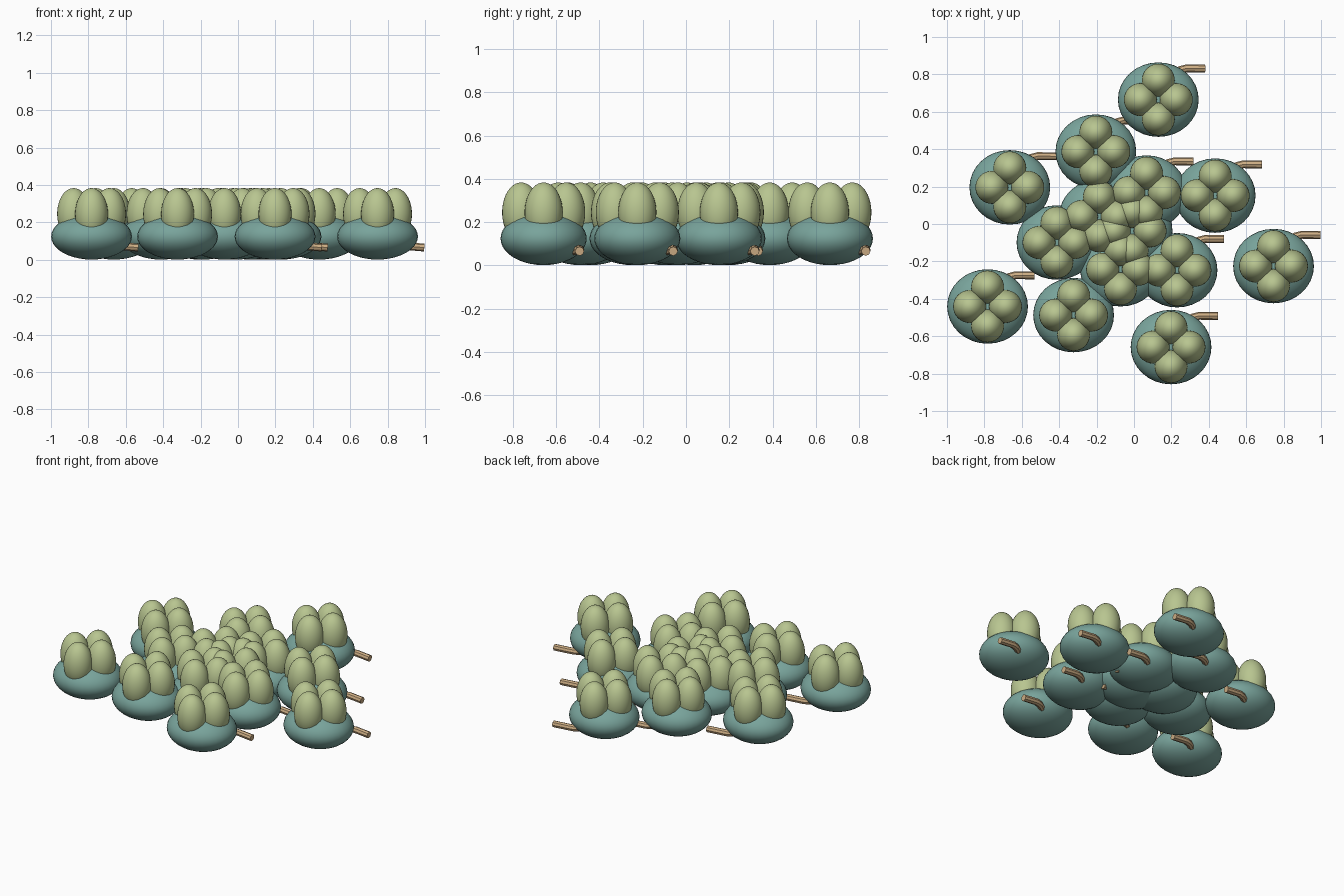
import bpy
import math

if "Cube" in bpy.data.objects:
    bpy.data.objects.remove(bpy.data.objects["Cube"])


def material(name, rgb):
    m = bpy.data.materials.new(name)
    m.diffuse_color = (*rgb, 1.0)
    m.use_nodes = True
    m.node_tree.nodes["Principled BSDF"].inputs["Base Color"].default_value = m.diffuse_color
    return m


TEAL = material("muted_teal", (0.19, 0.37, 0.33))
GREEN = material("sage_green", (0.48, 0.56, 0.28))
TAN = material("stem_tan", (0.61, 0.42, 0.23))


def ellipsoid(name, radii, mat):
    """Smooth ellipsoid with the size stored in the mesh."""
    bpy.ops.mesh.primitive_uv_sphere_add(segments=32, ring_count=20, radius=1)
    ob = bpy.context.object
    ob.name = name
    ob.scale = radii
    bpy.ops.object.transform_apply(location=False, rotation=False, scale=True)
    bpy.ops.object.shade_smooth()
    ob.data.materials.append(mat)
    return ob


def stem_mesh():
    """Bent round stem leaving the underside of the body towards +x."""
    curve = bpy.data.curves.new("stem_curve", "CURVE")
    curve.dimensions = "3D"
    curve.bevel_depth = 0.021
    curve.bevel_resolution = 2
    curve.use_fill_caps = True
    path = [(0.06, 0.10, 0.072), (0.085, 0.137, 0.069), (0.115, 0.158, 0.071),
            (0.15, 0.167, 0.073), (0.25, 0.166, 0.065)]
    sp = curve.splines.new("POLY")
    sp.points.add(len(path) - 1)
    for p, co in zip(sp.points, path):
        p.co = (*co, 1)
    ob = bpy.data.objects.new("stem", curve)
    bpy.context.collection.objects.link(ob)
    bpy.ops.object.select_all(action="DESELECT")
    ob.select_set(True)
    bpy.context.view_layer.objects.active = ob
    bpy.ops.object.convert(target="MESH")
    ob = bpy.context.object
    bpy.ops.object.shade_smooth_by_angle(angle=math.radians(40))
    ob.data.materials.clear()
    ob.data.materials.append(TAN)
    return ob


# Parts of one fruit: (object, offset from the fruit's ground centre)
body = ellipsoid("body", (0.216, 0.199, 0.123), TEAL)
lobe = ellipsoid("lobe", (0.088, 0.088, 0.138), GREEN)
stem = stem_mesh()
parts = [("body", body, (0, 0, 0.124)), ("stem", stem, (0, 0, 0))]
for side, dx, dy in (("right", 0.096, 0), ("left", -0.096, 0),
                     ("back", 0, 0.104), ("front", 0, -0.104)):
    parts.append((side + "_lobe", lobe, (dx, dy, 0.245)))

# Ground positions of the fruits in the scattered cluster
spots = [(0.13, 0.665), (-0.204, 0.387), (-0.664, 0.196), (0.434, 0.152),
         (0.067, 0.168), (-0.412, -0.099), (-0.185, 0.04), (-0.01, -0.037),
         (-0.072, -0.242), (0.23, -0.247), (0.746, -0.225), (-0.783, -0.441),
         (-0.323, -0.487), (0.198, -0.658)]

for i, (x, y) in enumerate(spots, 1):
    for name, source, (dx, dy, dz) in parts:
        ob = bpy.data.objects.new(f"{name}_{i}", source.data)
        ob.location = (x + dx, y + dy, dz)
        bpy.context.collection.objects.link(ob)

# Remove the template objects; their meshes live on in the copies
for ob in (body, lobe, stem):
    bpy.data.objects.remove(ob)
